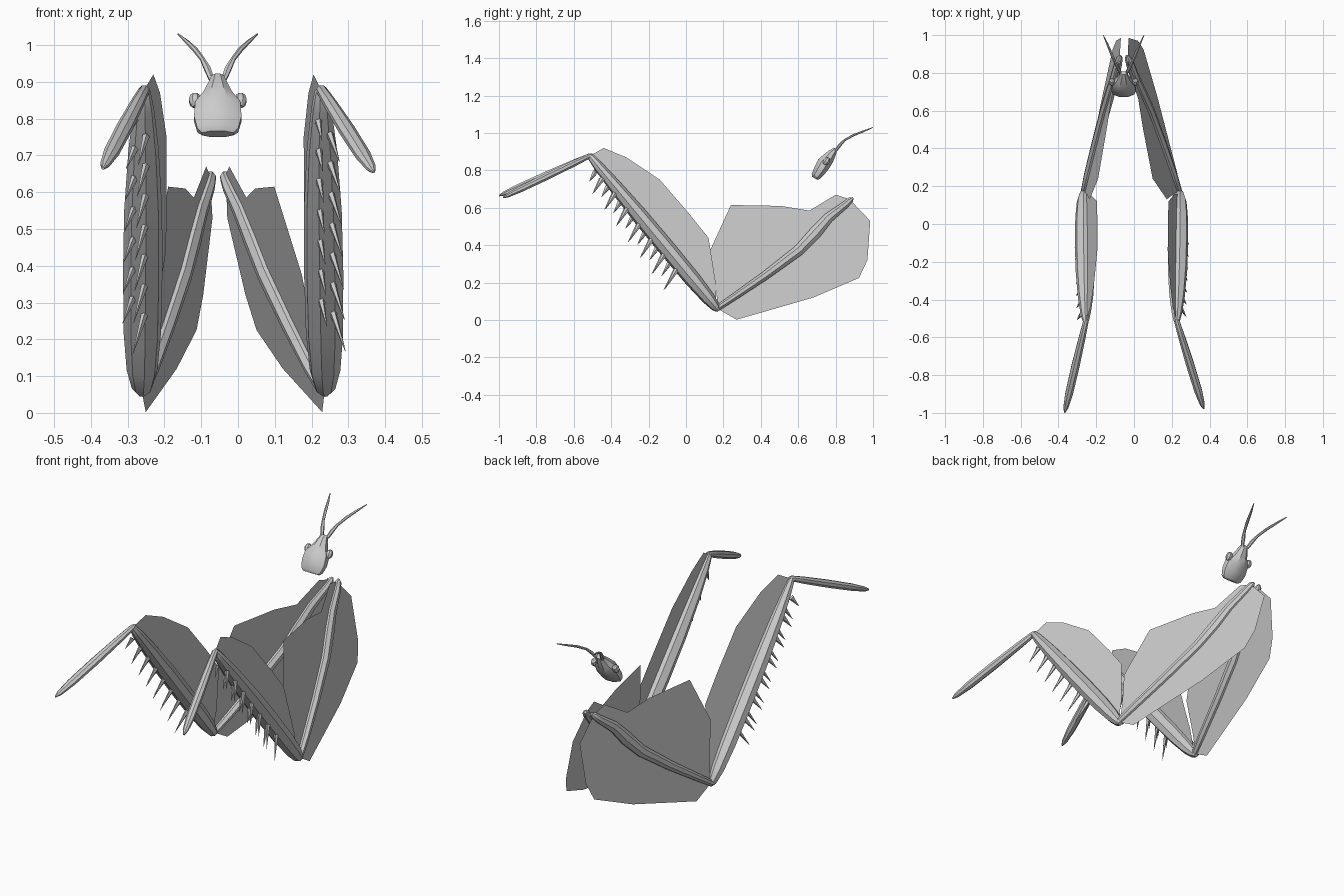
import bpy, bmesh, math
from mathutils import Vector as V

if "Cube" in bpy.data.objects:
    bpy.data.objects.remove(bpy.data.objects["Cube"])


def make(name, bm, flat=False):
    bmesh.ops.recalc_face_normals(bm, faces=bm.faces)
    me = bpy.data.meshes.new(name)
    bm.to_mesh(me)
    bm.free()
    ob = bpy.data.objects.new(name, me)
    bpy.context.collection.objects.link(ob)
    if not flat:
        bpy.context.view_layer.objects.active = ob
        ob.select_set(True)
        bpy.ops.object.shade_smooth_by_angle(angle=math.radians(30))
        ob.select_set(False)
    return ob


def loft(name, pts, radii, side=(1, 0, 0), n=8, flat=False, turn=0.5):
    """Rings of n sides along a path; radii are (sideways, in plane)."""
    bm = bmesh.new()
    pts = [V(p) for p in pts]
    rings = []
    for i, p in enumerate(pts):
        t = (pts[min(i + 1, len(pts) - 1)] - pts[max(i - 1, 0)]).normalized()
        u = V(side)
        u = (u - t * u.dot(t)).normalized()
        w = t.cross(u)
        a, b = radii[i]
        rings.append([bm.verts.new(p + u * a * math.cos(k) + w * b * math.sin(k))
                      for k in [2 * math.pi * (j + turn) / n for j in range(n)]])
    for r, s in zip(rings, rings[1:]):
        for j in range(n):
            bm.faces.new((r[j], r[(j + 1) % n], s[(j + 1) % n], s[j]))
    bm.faces.new(rings[0])
    bm.faces.new(rings[-1])
    return make(name, bm, flat)


def blade(name, plane, outline):
    """Thin flat membrane: side outline (y, z) laid on a tilted plane."""
    bm = bmesh.new()
    bm.faces.new([bm.verts.new(plane(y, z)) for y, z in outline])
    bmesh.ops.triangulate(bm, faces=bm.faces)
    return make(name, bm, True)


def tilted(a, b, c):
    return lambda y, z: V((a + b * y + c * z, y, z))


UPPER = [(.17, .06), (.16, .18), (.13, .375), (.24, .615), (.51, .61), (.66, .585),
         (.80, .67), (.88, .645), (.72, .50), (.62, .385), (.40, .225)]
LOWER = [(.17, .06), (.27, .002), (.68, .12), (.925, .225), (.97, .32), (.985, .53),
         (.88, .64), (.72, .50), (.62, .385), (.40, .225)]
FORE = [(.16, .06), (.16, .19), (.13, .38), (.12, .44), (.02, .565), (-.14, .75),
        (-.32, .87), (-.44, .92), (-.51, .88)]


def arm(label, base, fore, claw_tip, sgn):
    # upper arm and its two blades
    path = [(.155, .055), (.17, .065), (.26, .125), (.42, .235), (.60, .37), (.69, .465),
            (.76, .545), (.85, .615), (.88, .642), (.892, .652)]
    rad = [(.008, .008), (.022, .017), (.027, .020), (.028, .025), (.028, .031),
           (.027, .036), (.025, .029), (.022, .021), (.017, .017), (.006, .006)]
    nb = (base(0, 0) - base(1, 0)).cross(base(0, 1) - base(0, 0)).normalized()
    loft(label + "_upper_arm", [base(*p) for p in path], rad, nb)
    blade(label + "_upper_arm_top_blade", base, UPPER)
    blade(label + "_upper_arm_lower_blade", base, LOWER)

    # forearm and its blade
    nf = (fore(0, 0) - fore(1, 0)).cross(fore(0, 1) - fore(0, 0)).normalized()
    start, end = V((.175, .05)), V((-.52, .885))
    ts = [0, .02, .08, .2, .4, .6, .8, .93, .985, 1]
    rf = [(.010, .010), (.028, .024), (.043, .035), (.052, .043), (.055, .045),
          (.053, .043), (.042, .035), (.028, .026), (.018, .018), (.007, .007)]
    loft(label + "_forearm", [fore(*start.lerp(end, t)) for t in ts], rf, nf)
    blade(label + "_forearm_blade", fore, FORE)

    # claw
    a, b = fore(-.50, .885), V(claw_tip)
    tc = [0, .03, .2, .5, .8, .95, 1]
    rc = [(.006, .006), (.015, .014), (.019, .018), (.023, .020), (.022, .018),
          (.014, .012), (.004, .004)]
    loft(label + "_claw", [a.lerp(b, t) for t in tc], rc)

    # forearm spines, two staggered rows of alternating size
    for i in range(14):
        t = .29 + i * .048
        c = start.lerp(end, t)
        ln = (.115 if i % 2 == 0 else .08) * (1.12 - .6 * (t - .29))
        row = nf * (.016 if i % 2 else -.016)
        root = fore(c.x - .022, c.y - .018) + row
        tip = fore(c.x - .022 - ln * .52, c.y - .018 - ln * .86) + row * 1.3
        loft(f"{label}_spine_{i}", [root, tip], [(.010, .015), (.0008, .0008)], nf, 5, True)


arm("left", tilted(-.298, .174, .108), tilted(-.312, .233, .2006), (-.367, -.998, .665), -1)
arm("right", tilted(.2826, -.197, -.222), tilted(.278, -.184, -.167), (.369, -.978, .655), 1)

# head
HX = -.055
head = [(.688, .758), (.694, .768), (.715, .80), (.738, .838), (.762, .866), (.782, .893), (.800, .915)]
hr = [(.046, .018), (.060, .028), (.070, .036), (.066, .041), (.042, .034), (.028, .024), (.018, .012)]
loft("head", [(HX, y, z) for y, z in head], hr)

# eyes and antennae, mirrored about the head centre
for s, label in ((-1, "left"), (1, "right")):
    ex = HX + s * .062
    loft(label + "_eye", [(ex, .738, .832), (ex, .743, .838), (ex, .752, .85), (ex, .761, .862), (ex, .765, .867)],
         [(.006, .006), (.014, .015), (.018, .019), (.013, .014), (.005, .005)])
    loft(label + "_antenna",
         [(HX + s * x, y, z) for x, y, z in
          ((.016, .80, .905), (.028, .822, .935), (.042, .848, .962), (.062, .895, .988), (.085, .95, 1.01), (.108, 1.0, 1.03))],
         [(.008, .008), (.010, .009), (.007, .006), (.008, .006), (.006, .005), (.002, .002)], n=6)
